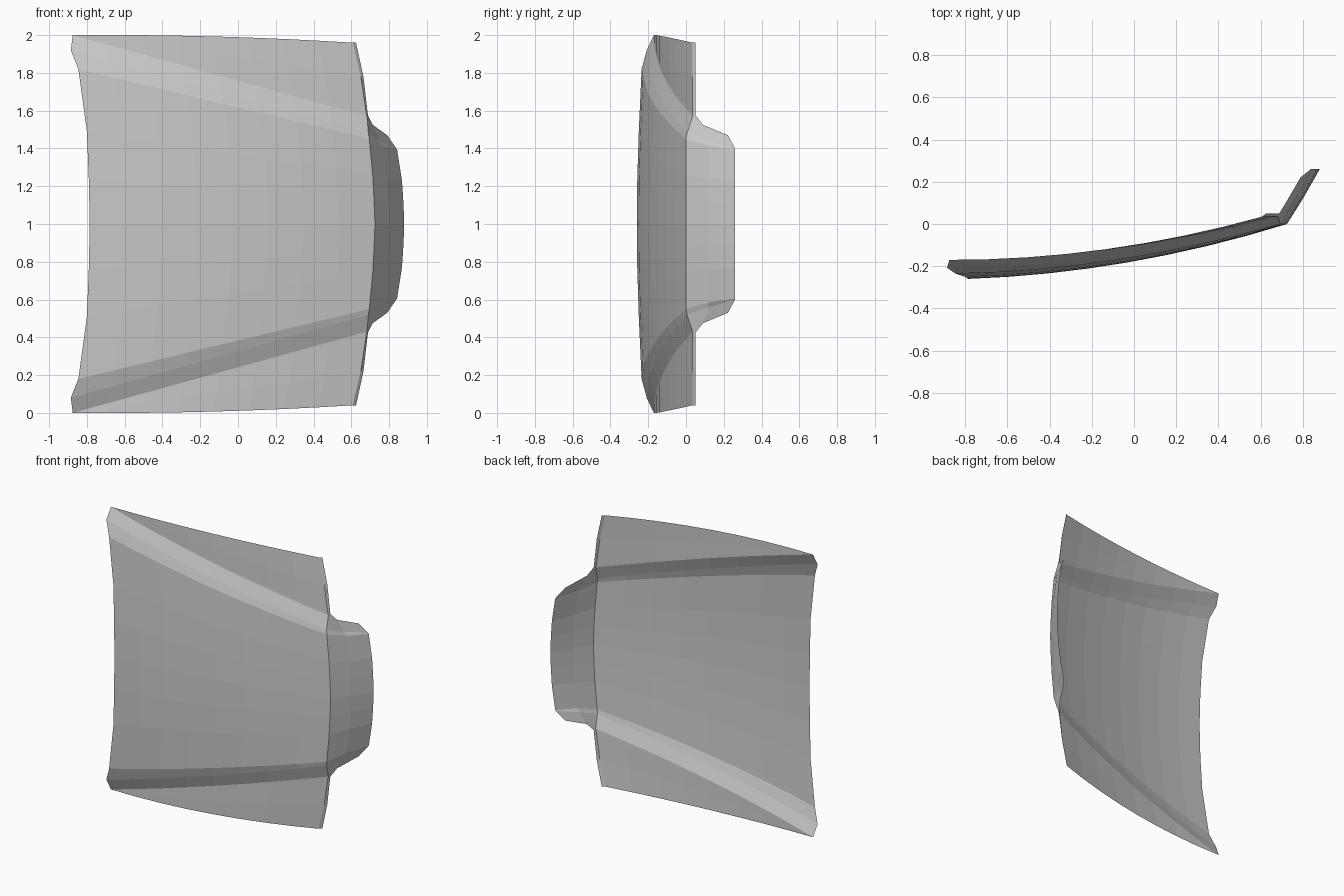
import bpy, bmesh
from mathutils import Vector

if "Cube" in bpy.data.objects:
    bpy.data.objects.remove(bpy.data.objects["Cube"])

# Columns from the centre line to the lower edge, in (x, y, z):
# rear end, fold end, lip middle, lip end, z sag along the run
columns = [
    ((-.785, -.26, 1.0), (.725, 0, 1.0), (.80, .12, 1.0), (.88, .26, 1.0), 0),
    ((-.79, -.258, .76), (.72, 0, .87), (.797, .12, .885), (.876, .26, .89), 0),
    ((-.80, -.25, .51), (.713, 0, .74), (.79, .12, .76), (.868, .26, .77), 0),
    ((-.845, -.235, .18), (.695, 0, .55), (.765, .12, .585), (.842, .26, .605), 0),
    ((-.885, -.208, .08), (.69, .005, .52), (.75, .12, .56), (.838, .26, .60), 0),
    ((-.875, -.17, 0), (.683, .035, .43), (.713, .09, .475), (.79, .222, .53), 0),
    ((-.875, -.17, 0), (.678, .035, .41), (.688, .05, .425), None, 0),
    ((-.875, -.17, 0), (.65, .035, .22), (.664, .05, .22), None, .005),
    ((-.875, -.17, 0), (.607, .035, .04), (.625, .05, .04), None, .013),
]
STEPS = 8


def column_points(rear, fold, mid, end, sag_z):
    """Bowed run from the rear edge to the fold, then the turned-up lip."""
    pts = []
    for i in range(STEPS + 1):
        t = i / STEPS
        bow = 4 * t * (1 - t)
        p = Vector(rear).lerp(Vector(fold), t)
        pts.append(p - Vector((0, .052 * bow, sag_z * bow)))
    return pts + [Vector(p) for p in (mid, end) if p]


# Curved panel half with folded front lip
bm = bmesh.new()
rows = [[bm.verts.new(p - Vector((0, 0, 1))) for p in column_points(*c)]
        for c in columns]
for a, b in zip(rows, rows[1:]):
    for i in range(min(len(a), len(b)) - 1):
        bm.faces.new((a[i], b[i], b[i + 1], a[i + 1]))
bmesh.ops.remove_doubles(bm, verts=bm.verts, dist=.0005)
mesh = bpy.data.meshes.new("hood_panel")
bm.to_mesh(mesh)
bm.free()

hood = bpy.data.objects.new("hood_panel", mesh)
hood.location.z = 1
bpy.context.collection.objects.link(hood)

# Mirror to the other half
mirror = hood.modifiers.new("mirror", 'MIRROR')
mirror.use_axis = (False, False, True)
mirror.use_clip = True
